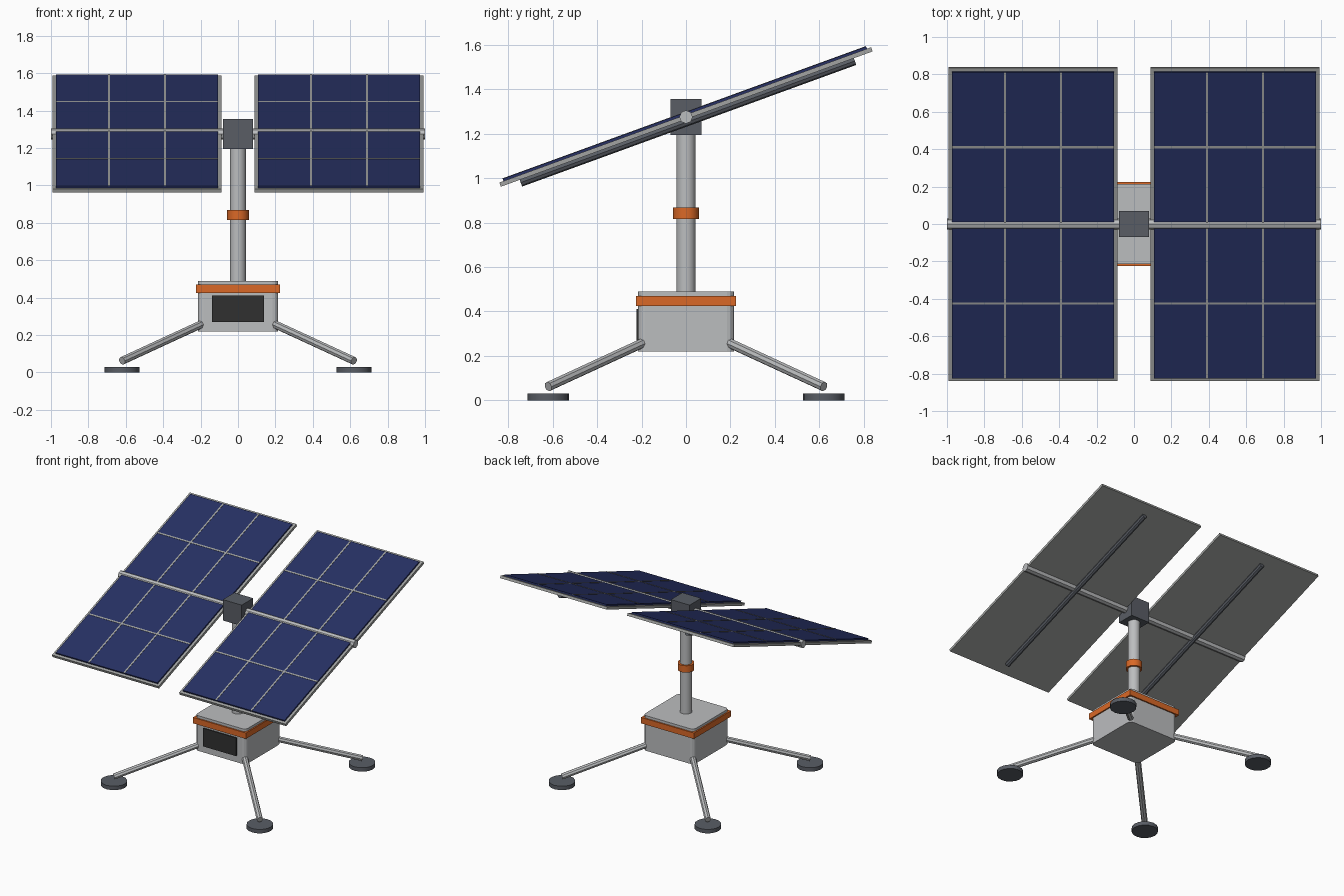
import bpy
from math import radians
from mathutils import Matrix, Vector

if "Cube" in bpy.data.objects:
    bpy.data.objects.remove(bpy.data.objects["Cube"], do_unlink=True)


def material(name, r, g, b):
    m = bpy.data.materials.new(name)
    m.use_nodes = True
    m.diffuse_color = (r, g, b, 1)
    m.node_tree.nodes["Principled BSDF"].inputs["Base Color"].default_value = (r, g, b, 1)
    return m


METAL = material("light metal", 0.50, 0.51, 0.52)
FRAME = material("frame grey", 0.36, 0.37, 0.36)
CHARCOAL = material("charcoal", 0.10, 0.11, 0.13)
BLACK = material("hatch black", 0.03, 0.03, 0.03)
ORANGE = material("orange", 0.70, 0.14, 0.02)
CELL = material("solar blue", 0.020, 0.030, 0.125)


def finish(name, mat):
    ob = bpy.context.object
    ob.name = name
    ob.data.materials.append(mat)
    return ob


def box(name, mat, centre, size):
    bpy.ops.mesh.primitive_cube_add(size=1)
    ob = finish(name, mat)
    ob.data.transform(Matrix.Translation(centre) @ Matrix.Diagonal((*size, 1)))
    return ob


def rod(name, mat, start, end, radius, sides=16):
    start, end = Vector(start), Vector(end)
    axis = end - start
    bpy.ops.mesh.primitive_cylinder_add(vertices=sides, radius=radius, depth=axis.length)
    ob = finish(name, mat)
    turn = axis.to_track_quat('Z', 'Y').to_matrix().to_4x4()
    ob.data.transform(Matrix.Translation((start + end) / 2) @ turn)
    bpy.ops.object.shade_smooth_by_angle(angle=radians(35))
    return ob


# Base housing with rounded upright corners
body = box("housing", METAL, (0, 0, 0.355), (0.43, 0.43, 0.27))
weights = body.data.attributes.new("bevel_weight_edge", 'FLOAT', 'EDGE')
for e in body.data.edges:
    a, b = (body.data.vertices[i].co for i in e.vertices)
    weights.data[e.index].value = 1.0 if abs(a.z - b.z) > 0.1 else 0.0
bevel = body.modifiers.new("corners", 'BEVEL')
bevel.limit_method = 'WEIGHT'
bevel.width = 0.03
bevel.segments = 3
box("housing_band", ORANGE, (0, 0, 0.448), (0.45, 0.45, 0.045))
box("front_hatch", BLACK, (0, -0.219, 0.34), (0.28, 0.009, 0.14))

# Four legs with round feet
for x, side in ((-1, "right"), (1, "left")):
    for y, end in ((-1, "front"), (1, "back")):
        rod(f"{end}_{side}_leg", METAL, (x * 0.18, y * 0.18, 0.265),
            (x * 0.62, y * 0.62, 0.062), 0.022, 8)
        rod(f"{end}_{side}_foot", CHARCOAL, (x * 0.62, y * 0.62, 0),
            (x * 0.62, y * 0.62, 0.03), 0.093)

# Mast, collar, pivot head and axle
rod("mast", METAL, (0, 0, 0.48), (0, 0, 1.22), 0.043)
rod("mast_collar", ORANGE, (0, 0, 0.815), (0, 0, 0.868), 0.058)
box("pivot_head", CHARCOAL, (0, 0, 1.275), (0.16, 0.14, 0.16))
rod("axle", METAL, (-1, 0, 1.275), (1, 0, 1.275), 0.03, 8)

# Tilted panels, built flat around the axle and then turned
tilt = Matrix.Translation((0, 0, 1.275)) @ Matrix.Rotation(radians(20), 4, 'X')
for s, side in ((-1, "right"), (1, "left")):
    cx = s * 0.54
    parts = [
        box(f"{side}_panel_frame", FRAME, (cx, 0, 0), (0.905, 1.78, 0.02)),
        box(f"{side}_panel_cells", CELL, (cx, 0, 0.015), (0.865, 1.74, 0.012)),
        rod(f"{side}_panel_spar", CHARCOAL, (cx, -0.8, -0.023), (cx, 0.8, -0.023), 0.019, 8),
    ]
    for i in (-1, 1):
        parts.append(box(f"{side}_long_divider", FRAME, (cx + i * 0.15, 0, 0.02),
                         (0.012, 1.74, 0.006)))
    for j in (-1, 0, 1):
        parts.append(box(f"{side}_cross_divider", FRAME, (cx, j * 0.445, 0.02),
                         (0.865, 0.012, 0.006)))
    for ob in parts:
        ob.data.transform(tilt)
